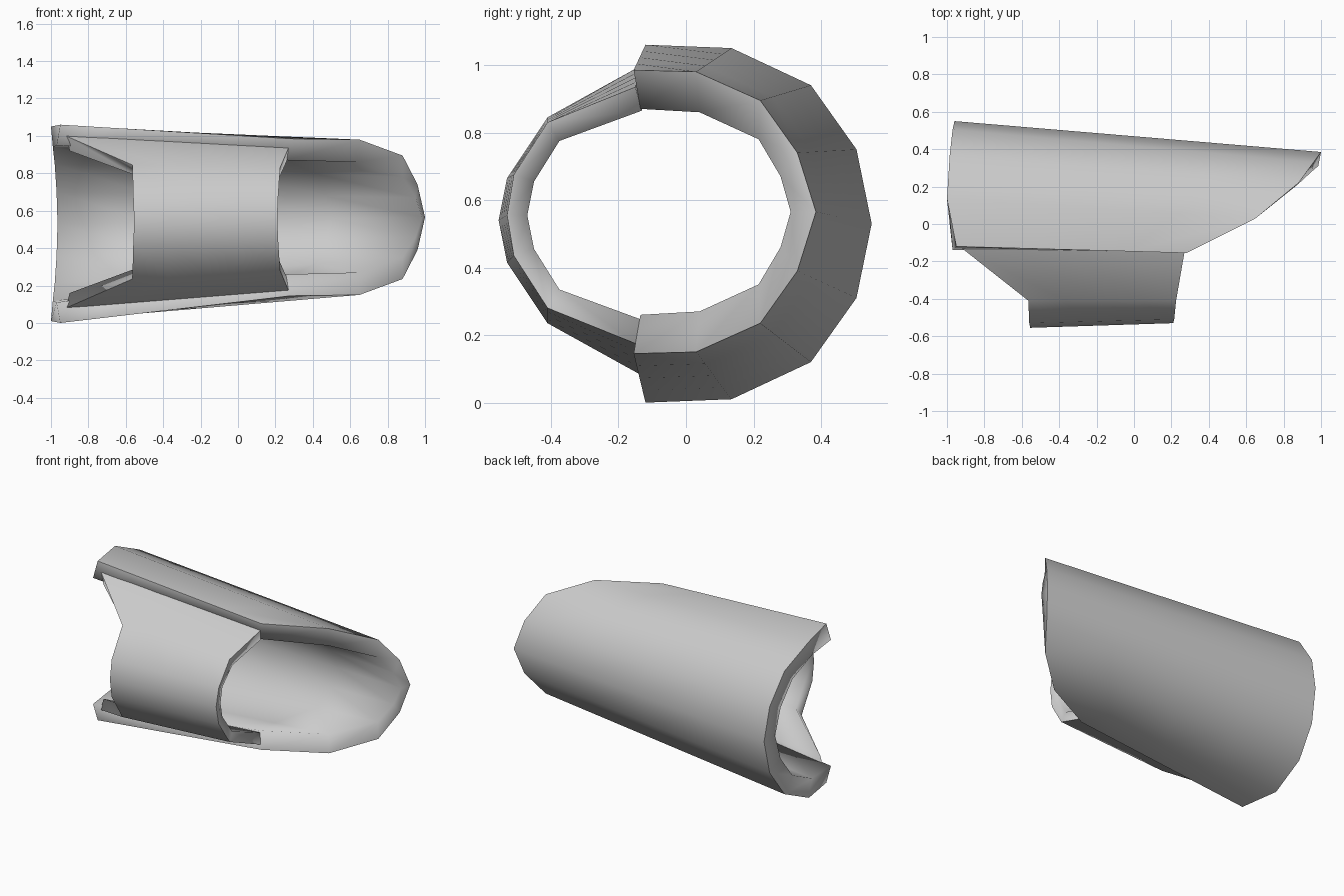
import bpy
import bmesh
from mathutils import Vector

cube = bpy.data.objects.get("Cube")
if cube:
    bpy.data.objects.remove(cube, do_unlink=True)

metal = bpy.data.materials.new("light grey")
metal.use_nodes = True
grey = (0.6, 0.6, 0.6, 1)
metal.diffuse_color = grey
metal.node_tree.nodes["Principled BSDF"].inputs["Base Color"].default_value = grey

STEPS = 4


def ring(half, centre):
    """Mirror a half section of (x, y, height from centre) top to bottom."""
    top = [Vector((x, y, centre + h)) for x, y, h in half]
    bottom = [Vector((x, y, centre - h)) for x, y, h in half[:-1]]
    return top + bottom[::-1]


def curved_plate(name, outer, inner, centres):
    """Loft a thick open shell between two end sections."""
    bm = bmesh.new()

    def skin(ends):
        a, b = (ring(half, c) for half, c in zip(ends, centres))
        return [[bm.verts.new(p.lerp(q, s / STEPS)) for p, q in zip(a, b)]
                for s in range(STEPS + 1)]

    def border(grid):
        left = [row[0] for row in grid]
        right = [row[-1] for row in grid]
        return grid[0] + right[1:] + grid[-1][::-1][1:] + left[::-1][1:-1]

    out, inn = skin(outer), skin(inner)
    for grid in (out, inn):
        for r, s in zip(grid, grid[1:]):
            for i in range(len(r) - 1):
                bm.faces.new((r[i], r[i + 1], s[i + 1], s[i]))

    # Rim joining the two skins, crisp along its outer edge
    bo, bi = border(out), border(inn)
    for i in range(len(bo)):
        j = (i + 1) % len(bo)
        bm.faces.new((bo[i], bo[j], bi[j], bi[i]))
        bm.edges.get((bo[i], bo[j])).smooth = False
    bmesh.ops.recalc_face_normals(bm, faces=bm.faces)
    for f in bm.faces:
        f.smooth = True
    mesh = bpy.data.meshes.new(name)
    bm.to_mesh(mesh)
    bm.free()
    mesh.materials.append(metal)
    obj = bpy.data.objects.new(name, mesh)
    bpy.context.collection.objects.link(obj)
    return obj


# Long back shell, wide at one end and cut to a rounded point at the other
curved_plate(
    "back_shell",
    outer=([(-.95, -.12, .53), (-1, .135, .52), (-.985, .37, .41),
            (-.97, .505, .22), (-.96, .55, 0)],
           [(.28, -.155, .42), (.65, .03, .415), (.88, .22, .33),
            (.96, .33, .175), (1, .385, 0)]),
    inner=([(-.97, -.14, .42), (-.99, .09, .41), (-.98, .28, .32),
            (-.97, .39, .17), (-.965, .44, 0)],
           [(.26, -.135, .305), (.64, .04, .295), (.88, .215, .215),
            (.95, .28, .105), (.985, .31, 0)]),
    centres=(.53, .565))

# Short front plate closing the sleeve
curved_plate(
    "front_plate",
    outer=([(-.92, -.13, .46), (-.565, -.41, .305), (-.56, -.53, .125),
            (-.555, -.555, 0)],
           [(.27, -.15, .38), (.225, -.41, .275), (.215, -.51, .12),
            (.21, -.53, 0)]),
    inner=([(-.9, -.13, .38), (-.55, -.37, .25), (-.55, -.46, .11),
            (-.55, -.49, 0)],
           [(.26, -.13, .31), (.22, -.375, .22), (.2, -.45, .1),
            (.2, -.47, 0)]),
    centres=(.54, .555))
